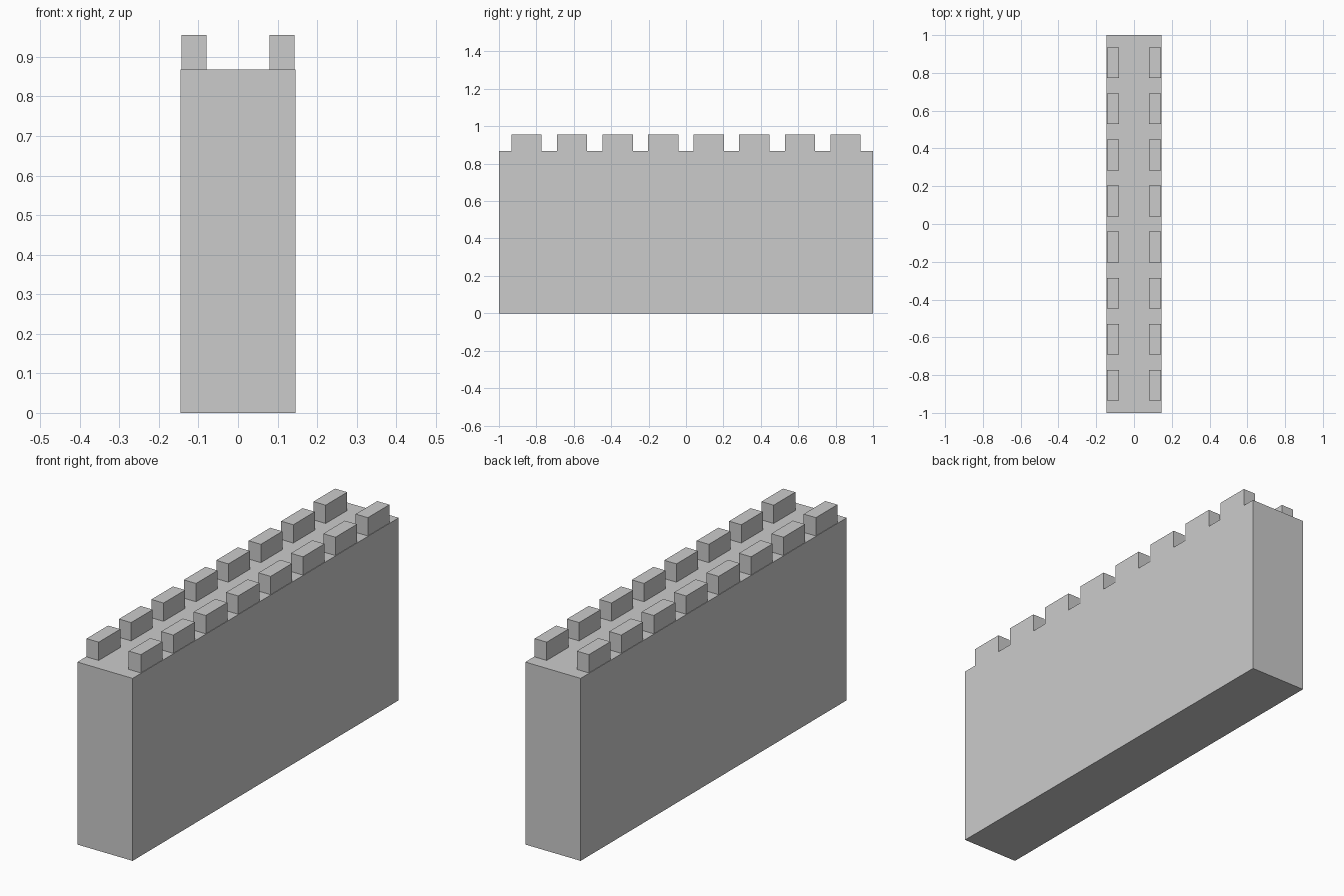
import bpy

if "Cube" in bpy.data.objects:
    bpy.data.objects.remove(bpy.data.objects["Cube"])

WALL_W, WALL_L, WALL_H = 0.291, 2.0, 0.868
MERLON_X0, MERLON_X1 = 0.079, 0.143   # inner and outer face
MERLON_L, MERLON_H = 0.162, 0.087
COUNT, FIRST_Y, PITCH = 8, -0.853, 0.2437


def box(name, size, centre):
    bpy.ops.mesh.primitive_cube_add(size=1, location=centre)
    obj = bpy.context.object
    obj.name = name
    obj.scale = size
    bpy.ops.object.transform_apply(location=True, rotation=False, scale=True)
    return obj


# solid wall block
wall = box("wall", (WALL_W, WALL_L, WALL_H), (0, 0, WALL_H / 2))

# one merlon, repeated along the wall and mirrored to the other parapet
merlons = box("merlons", (MERLON_X1 - MERLON_X0, MERLON_L, MERLON_H),
              ((MERLON_X0 + MERLON_X1) / 2, FIRST_Y, WALL_H + MERLON_H / 2))
array = merlons.modifiers.new("row", 'ARRAY')
array.count = COUNT
array.use_relative_offset = False
array.use_constant_offset = True
array.constant_offset_displace = (0, PITCH, 0)
mirror = merlons.modifiers.new("both_sides", 'MIRROR')
mirror.use_axis = (True, False, False)
